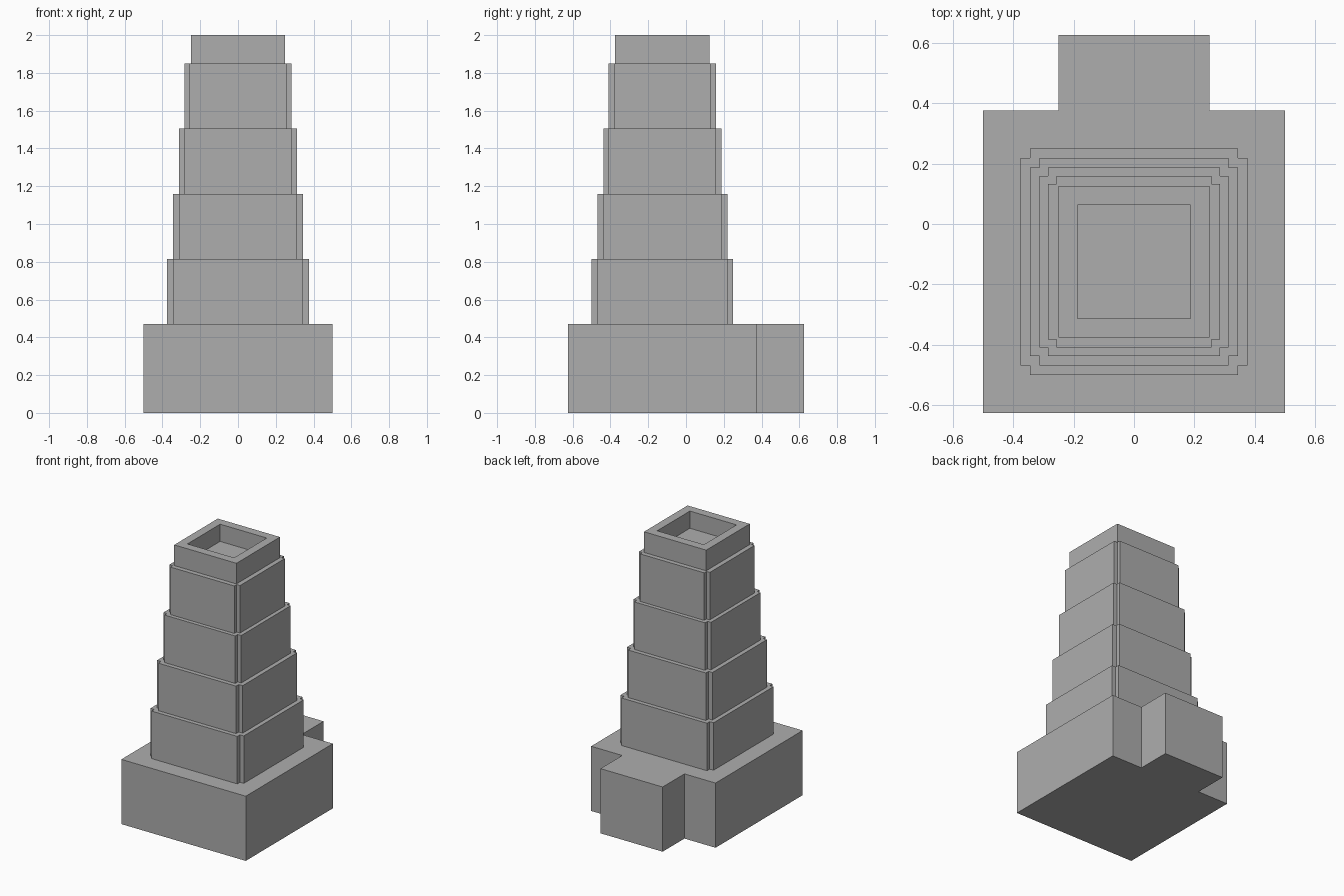
import bpy
import bmesh

cube = bpy.data.objects.get("Cube")
if cube:
    bpy.data.objects.remove(cube, do_unlink=True)

stone = bpy.data.materials.new("grey_stone")
stone.use_nodes = True
GREY = (0.42, 0.42, 0.42, 1)
stone.diffuse_color = GREY
stone.node_tree.nodes["Principled BSDF"].inputs["Base Color"].default_value = GREY

TOWER_Y = -0.125
BASE_TOP = 0.47
TIER_HEIGHT = 0.345


def prism(name, outline, bottom, top, y=0.0, pit=None):
    """Extrude a flat outline upwards; pit = (rim width, depth) sinks the top."""
    bm = bmesh.new()
    floor = bm.faces.new([bm.verts.new((px, py, bottom)) for px, py in outline])
    bm.normal_update()
    raised = bmesh.ops.extrude_face_region(bm, geom=[floor], use_keep_orig=True)["geom"]
    bmesh.ops.translate(bm, vec=(0, 0, top - bottom),
                        verts=[v for v in raised if isinstance(v, bmesh.types.BMVert)])
    bmesh.ops.recalc_face_normals(bm, faces=bm.faces)
    if pit:
        rim, depth = pit
        lid = next(f for f in raised if isinstance(f, bmesh.types.BMFace))
        bmesh.ops.inset_region(bm, faces=[lid], thickness=rim, use_even_offset=True)
        # Sink a copy of the inner face, with walls joining it to the rim
        sunk = bmesh.ops.extrude_discrete_faces(bm, faces=[lid])["faces"][0]
        bmesh.ops.translate(bm, vec=(0, 0, -depth), verts=sunk.verts)
        bmesh.ops.recalc_face_normals(bm, faces=bm.faces)
    mesh = bpy.data.meshes.new(name)
    bm.to_mesh(mesh)
    bm.free()
    mesh.materials.append(stone)
    obj = bpy.data.objects.new(name, mesh)
    obj.location.y = y
    bpy.context.collection.objects.link(obj)
    return obj


def notched_square(half, inner):
    """Square outline with a small square cut out of every corner."""
    points = []
    a, b = (half, inner), (inner, half)
    for _ in range(4):
        points += [a, (inner, inner) if a[0] > 0 and a[1] > 0 else
                   (min(abs(a[0]), abs(b[0])) * (1 if a[0] > 0 else -1),
                    min(abs(a[1]), abs(b[1])) * (1 if a[1] > 0 else -1)), b]
        a, b = (-a[1], a[0]), (-b[1], b[0])
    return points


# Wide base with a rear porch, as one T-shaped block
right_half = [(0.5, -0.625), (0.5, 0.375), (0.25, 0.375), (0.25, 0.625)]
prism("base", right_half + [(-x, y) for x, y in reversed(right_half)], 0, BASE_TOP)

# Four tapering tiers with notched corners
halves = [0.375, 0.344, 0.3125, 0.284, 0.257]
for i in range(4):
    z = BASE_TOP + i * TIER_HEIGHT
    prism(f"tier_{i + 1}", notched_square(halves[i], halves[i + 1]),
          z, z + TIER_HEIGHT, TOWER_Y)

# Open-topped crown
h = 0.25
prism("crown", [(h, -h), (h, h), (-h, h), (-h, -h)],
      BASE_TOP + 4 * TIER_HEIGHT, 2.0, TOWER_Y, pit=(0.0625, 0.125))
